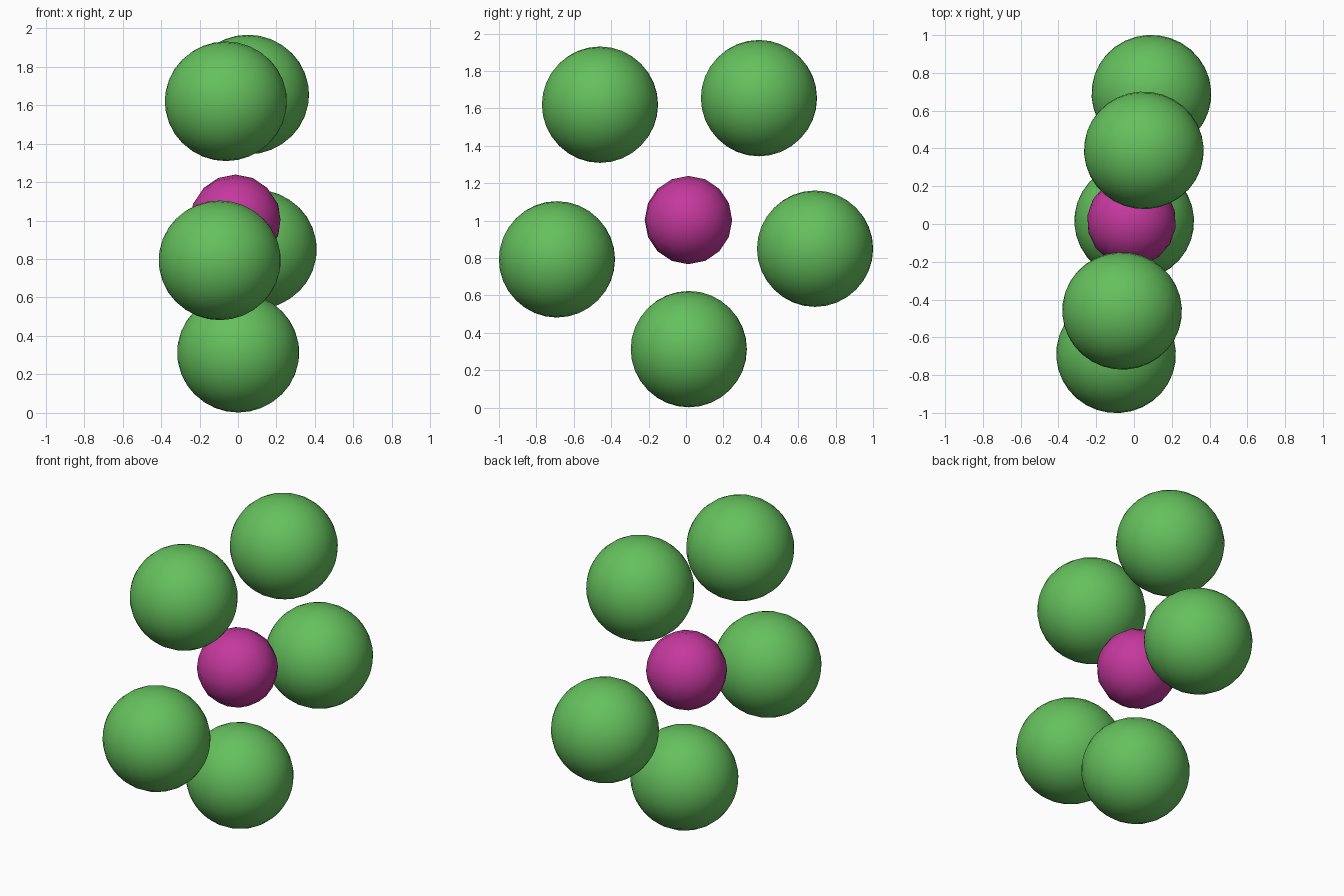
import bpy
from math import radians

if "Cube" in bpy.data.objects:
    bpy.data.objects.remove(bpy.data.objects["Cube"])


def material(name, color):
    m = bpy.data.materials.new(name)
    m.diffuse_color = color
    m.use_nodes = True
    m.node_tree.nodes["Principled BSDF"].inputs["Base Color"].default_value = m.diffuse_color
    return m


green = material("green", (0.13, 0.53, 0.11, 1))
pink = material("magenta", (0.56, 0.04, 0.34, 1))

TURN = radians(-7.5)  # the flat cluster is turned slightly about z


def ball(name, loc, width, depth, segs, rings, mat):
    # pole axis points along the normal of the cluster's plane
    bpy.ops.mesh.primitive_uv_sphere_add(segments=segs, ring_count=rings, radius=1,
                                         location=loc, rotation=(0, radians(90), TURN))
    o = bpy.context.object
    o.name = name
    o.scale = (width, width, depth)
    bpy.ops.object.shade_smooth()
    o.data.materials.append(mat)


# small central ball
ball("centre_ball", (-0.013, 0.013, 1.003), 0.236, 0.236, 16, 8, pink)

# five outer balls in a tilted ring
outer = {
    "upper_front_ball": (-0.063, -0.46, 1.62),
    "upper_back_ball": (0.052, 0.39, 1.655),
    "lower_front_ball": (-0.095, -0.69, 0.793),
    "lower_back_ball": (0.092, 0.69, 0.85),
    "bottom_ball": (0.001, 0.015, 0.313),
}
for name, loc in outer.items():
    ball(name, loc, 0.311, 0.317, 32, 16, green)
